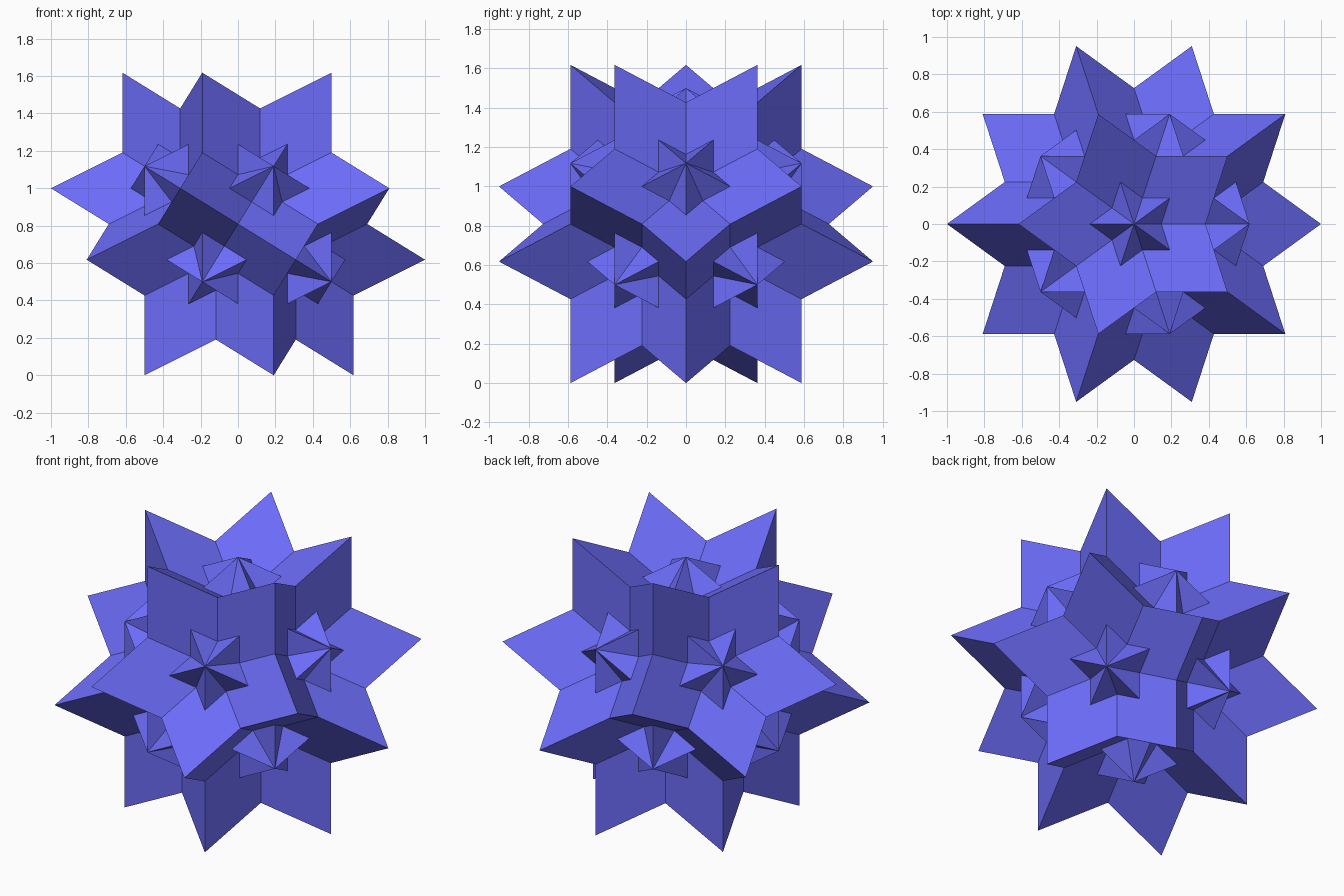
import bpy, bmesh
from math import sin, cos, pi, sqrt
from mathutils import Vector
from itertools import combinations

if "Cube" in bpy.data.objects:
    bpy.data.objects.remove(bpy.data.objects["Cube"])

PHI = (1 + sqrt(5)) / 2
R = 2 * sin(pi / 5) ** 2          # radius of the small five-sided tips
CENTRE = Vector((0, 0, PHI / 2))  # lifts the star onto z = 0

# Twelve small tips, one on each five-fold axis
tips = [Vector((0, 0, R)), Vector((0, 0, -R))]
for k in range(5):
    a = 2 * pi * k / 5
    tips.append(Vector((cos(a) * 2, sin(a) * 2, 1)) * R / sqrt(5))
    tips.append(-tips[-1])

# Thirty interpenetrating rhombi, each spanning two tips;
# their far corners form the twenty large points
bm = bmesh.new()
for a, b in combinations(tips, 2):
    if -0.9 < a.dot(b) / R ** 2 < -0.1:
        mid, half = (a + b) / 2, (a - b) / 2
        reach = mid.normalized().cross(half) * PHI
        corners = (a, mid + reach, b, mid - reach)
        bm.faces.new([bm.verts.new(c + CENTRE) for c in corners])
bmesh.ops.remove_doubles(bm, verts=bm.verts[:], dist=1e-4)

# Every face looks away from the centre
for f in bm.faces:
    f.normal_update()
    if f.normal.dot(f.calc_center_median() - CENTRE) < 0:
        f.normal_flip()

mesh = bpy.data.meshes.new("rhombic_star")
bm.to_mesh(mesh)
bm.free()
star = bpy.data.objects.new("rhombic_star", mesh)
bpy.context.collection.objects.link(star)

# Blue finish
blue = bpy.data.materials.new("blue")
blue.diffuse_color = (0.15, 0.15, 0.95, 1)
blue.use_nodes = True
blue.node_tree.nodes["Principled BSDF"].inputs["Base Color"].default_value = blue.diffuse_color
mesh.materials.append(blue)
